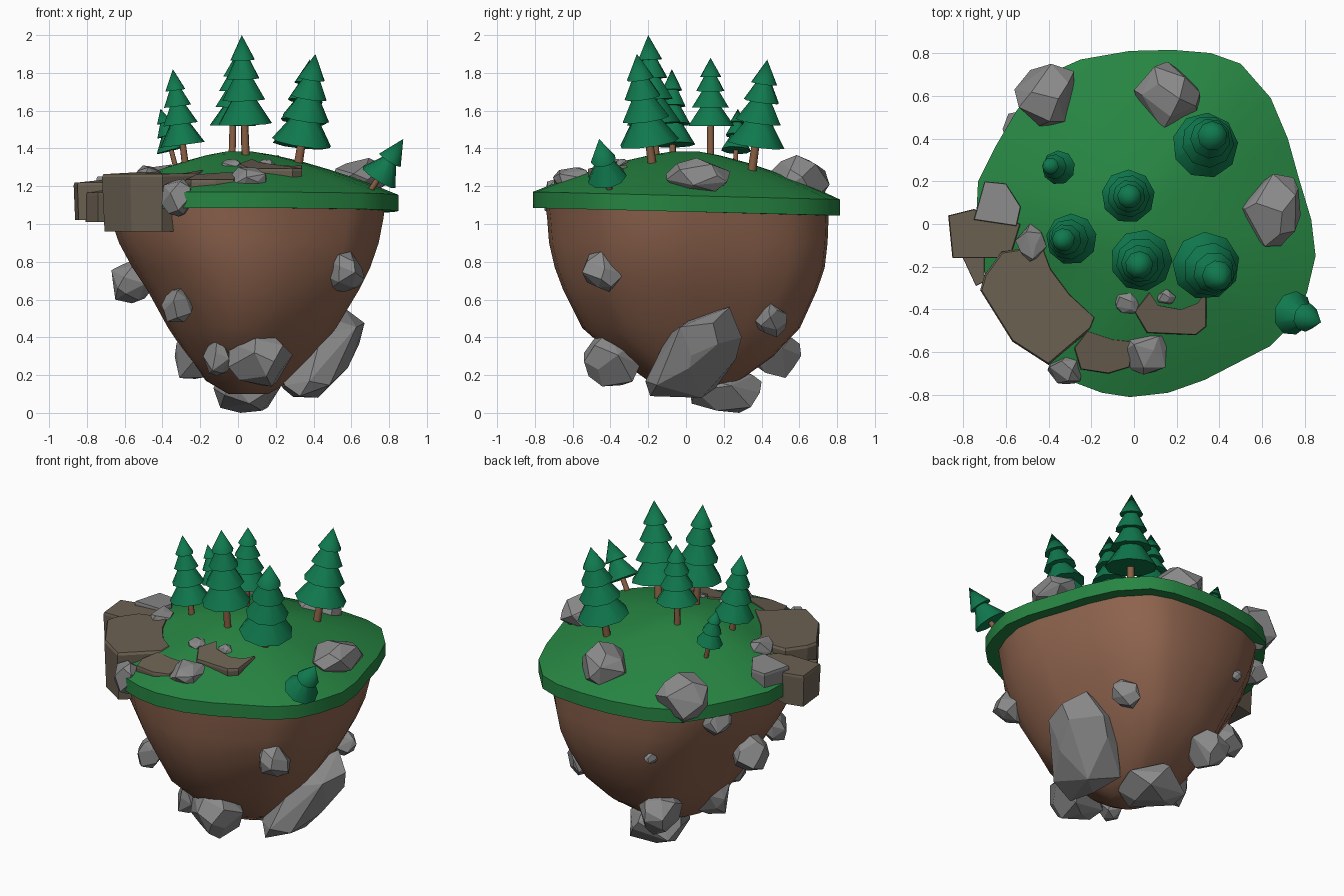
import bpy, bmesh, math, random
from mathutils import Vector, Matrix

if "Cube" in bpy.data.objects:
    bpy.data.objects.remove(bpy.data.objects["Cube"])


def material(name, col):
    m = bpy.data.materials.new(name)
    m.diffuse_color = (*col, 1)
    m.use_nodes = True
    m.node_tree.nodes["Principled BSDF"].inputs["Base Color"].default_value = m.diffuse_color
    return m


GRASS = material("grass", (0.02, 0.235, 0.055))
DIRT = material("dirt", (0.27, 0.125, 0.075))
SLAB = material("slab_stone", (0.15, 0.12, 0.085))
LEAF = material("foliage", (0.005, 0.19, 0.075))
BARK = material("bark", (0.26, 0.12, 0.06))
ROCK = material("rock", (0.25, 0.25, 0.25))


def finish(bm, name, mat, smooth=None):
    bmesh.ops.recalc_face_normals(bm, faces=bm.faces)
    me = bpy.data.meshes.new(name)
    bm.to_mesh(me)
    bm.free()
    ob = bpy.data.objects.new(name, me)
    bpy.context.collection.objects.link(ob)
    me.materials.append(mat)
    if smooth:
        bpy.ops.object.select_all(action='DESELECT')
        ob.select_set(True)
        bpy.context.view_layer.objects.active = ob
        bpy.ops.object.shade_smooth_by_angle(angle=math.radians(smooth))
    return ob


def loft(rings, name, mat, smooth=None):
    bm = bmesh.new()
    loops = [[bm.verts.new(p) for p in r] for r in rings]
    for a, b in zip(loops, loops[1:]):
        n = len(a)
        for i in range(n):
            j = (i + 1) % n
            bm.faces.new((a[i], a[j], b[j], b[i]))
    for end in (loops[0], loops[-1]):
        bm.faces.new(end)
    return finish(bm, name, mat, smooth)


# Island outline seen from above
OUT = [(-.02, -.81), (.16, -.79), (.33, -.73), (.64, -.57), (.75, -.46), (.81, -.32),
       (.85, -.15), (.83, .02), (.77, .22), (.72, .4), (.64, .59), (.5, .75), (.36, .80),
       (.18, .815), (-.02, .81), (-.25, .77), (-.43, .69), (-.55, .53), (-.65, .36),
       (-.73, .2), (-.74, 0), (-.71, -.2), (-.64, -.37), (-.5, -.56), (-.31, -.73), (-.15, -.79)]


def dome(x, y, t, ry):
    rim = 1.15 - 0.025 * ry
    dip = .05 * math.exp(-((x + .42) ** 2 + (y + .33) ** 2) / .03)  # hollow under the ledge
    return rim + (1.39 - rim) * (1 - t ** 1.5) - dip


def grass_z(x, y):
    t = math.hypot((x - .05) / .8, y / .81)
    return dome(x, y, min(t, 1), y)


# Grass cap: thin rim below, dome above
rings = []
for t, drop in ((.88, .085), (1, .085)):
    rings.append([(x * t, y * t, 1.15 - .025 * y - drop) for x, y in OUT])
for t in (1, .9, .75, .58, .4, .22, .08):
    rings.append([(x * t, y * t, dome(x * t, y * t, t, y)) for x, y in OUT])
loft(rings, "grass_cap", GRASS, 35)

# Earth body: (z, xmin, xmax, ymin, ymax)
rings = []
for z, x0, x1, y0, y1 in ((1.11, -.68, .78, -.745, .755), (1.03, -.675, .77, -.735, .75),
                          (.9, -.63, .745, -.725, .745), (.77, -.56, .7, -.695, .73),
                          (.65, -.48, .64, -.65, .69), (.45, -.37, .52, -.55, .6),
                          (.3, -.27, .4, -.38, .46), (.17, -.17, .28, -.2, .28),
                          (.1, -.05, .16, -.08, .12)):
    rings.append([(x0 + (x + .74) / 1.59 * (x1 - x0), y0 + (y + .81) / 1.62 * (y1 - y0), z)
                  for x, y in OUT])
loft(rings, "earth_body", DIRT, 45)


# Rocks: jittered hulls fitted to a box
def rock(name, c, size, seed, n=20, lean=0):
    rnd = random.Random(seed)
    pts = []
    for i in range(n):
        z = 1 - 2 * (i + .5) / n
        a = i * 2.39996 + rnd.uniform(-.45, .45)
        r = math.sqrt(1 - z * z)
        p = Vector((r * math.cos(a), r * math.sin(a), z)) * rnd.uniform(.84, 1.12)
        if lean:
            p.z *= 1.7
            p = Matrix.Rotation(lean, 3, 'Y') @ p
            p.y += .3 * p.z
        pts.append(p)
    lo = [min(p[k] for p in pts) for k in range(3)]
    hi = [max(p[k] for p in pts) for k in range(3)]
    bm = bmesh.new()
    for p in pts:
        bm.verts.new([c[k] + size[k] * ((p[k] - lo[k]) / (hi[k] - lo[k]) - .5) for k in range(3)])
    bmesh.ops.convex_hull(bm, input=bm.verts)
    loose = [v for v in bm.verts if not v.link_faces]
    bmesh.ops.delete(bm, geom=loose, context='VERTS')
    bmesh.ops.dissolve_limit(bm, angle_limit=.2, verts=bm.verts, edges=bm.edges)
    finish(bm, name, ROCK)


TOP = [((-.42, .60, 1.17), (.28, .3, .29)), ((.155, .6, 1.24), (.31, .32, .25)),
       ((.64, .065, 1.25), (.28, .34, .2)), ((-.48, -.09, 1.24), (.15, .18, .14)),
       ((-.32, -.68, 1.14), (.17, .14, .2)), ((.055, -.61, 1.23), (.2, .19, .14)),
       ((-.03, -.365, 1.31), (.12, .11, .07)), ((.15, -.34, 1.315), (.09, .07, .06))]
SIDE = [((.56, -.44, .75), (.22, .22, .22)), ((-.32, -.45, .57), (.17, .17, .18)),
        ((-.56, .15, .7), (.22, .22, .24)), ((-.54, .45, .99), (.15, .15, .15)),
        ((-.22, .67, .76), (.07, .08, .07)), ((.45, .45, .49), (.17, .17, .18))]
LOW = [((.12, -.39, .29), (.34, .3, .3)), ((-.11, -.34, .3), (.15, .16, .21)),
       ((-.14, .48, .31), (.24, .26, .25)),
       ((-.24, .05, .3), (.19, .22, .24)), ((.05, .21, .115), (.36, .38, .23))]
for group, label in ((TOP, "meadow_rock"), (SIDE, "side_rock"), (LOW, "underside_rock")):
    for i, (c, s) in enumerate(group):
        rock(f"{label}_{i + 1}", c, s, i * 7 + len(label))
rock("large_underside_rock", (.435, .04, .32), (.47, .51, .48), 5, 22, .75)


# Stone slabs: draped prisms
def slab(name, pts, top, bottom, mat=SLAB, lift=.012):
    cx = sum(p[0] for p in pts) / len(pts)
    cy = sum(p[1] for p in pts) / len(pts)
    low = [(cx + (x - cx) * .95, cy + (y - cy) * .95, bottom) for x, y in pts]
    tops = [max(top, grass_z(x, y) + lift) for x, y in pts]
    edge = [(x, y, z - .015) for (x, y), z in zip(pts, tops)]
    face = [(cx + (x - cx) * .97, cy + (y - cy) * .97, z) for (x, y), z in zip(pts, tops)]
    loft([low, edge, face], name, mat)


slab("ledge_slab", [(-.62, -.13), (-.43, -.1), (-.39, -.21), (-.3, -.33), (-.18, -.44),
                    (-.2, -.49), (-.4, -.66), (-.57, -.55), (-.72, -.31), (-.7, -.24)], 1.265, .96)
slab("front_step_slab", [(-.28, -.58), (-.22, -.5), (-.1, -.54), (.0, -.55), (-.02, -.67),
                         (-.12, -.7), (-.25, -.68)], 1.235, 1.1)
slab("left_slab", [(-.87, .04), (-.75, .07), (-.53, .0), (-.58, -.16), (-.85, -.16)], 1.22, 1.02)
slab("small_left_slab", [(-.81, -.14), (-.7, -.14), (-.7, -.27), (-.74, -.29)], 1.14, 1.01)
slab("meadow_slab", [(.0, -.41), (.07, -.32), (.11, -.38), (.22, -.4), (.3, -.37), (.34, -.31),
                     (.34, -.48), (.29, -.52), (.06, -.51)], 1.295, 1.2)
slab("flat_grey_rock", [(-.75, .02), (-.7, .2), (-.6, .19), (-.53, .08), (-.55, -.01)],
     1.25, 1.12, ROCK, .03)


# Trees: leaning trunk with stacked cone tiers
def frustum(bm, a, b, r0, r1, sides, spin):
    d = b - a
    rot = d.to_track_quat('Z', 'Y').to_matrix().to_4x4()
    m = Matrix.Translation((a + b) / 2) @ rot @ Matrix.Rotation(spin, 4, 'Z')
    bmesh.ops.create_cone(bm, cap_ends=True, segments=sides, radius1=r0, radius2=r1,
                          depth=d.length, matrix=m)


def tree(i, base, tip, z0, R, tiers):
    base, tip = Vector(base), Vector(tip)
    start = base.lerp(tip, (z0 - base.z) / (tip.z - base.z))
    bm = bmesh.new()
    tr = R * .13 + .004
    frustum(bm, base - (tip - base) * .08, start.lerp(tip, .15), tr, tr * .85, 7, 0)
    finish(bm, f"tree_trunk_{i}", BARK, 60)
    fr = {4: (0, .27, .51, .72, 1), 3: (0, .35, .66, 1), 2: (0, .46, 1)}[tiers]
    rad = [R * (1 - .76 * f) for f in fr]
    bm = bmesh.new()
    for k in range(tiers):
        last = k == tiers - 1
        end = fr[k + 1] if last else fr[k + 1] + .04
        frustum(bm, start.lerp(tip, fr[k]), start.lerp(tip, end), rad[k],
                0 if last else rad[k + 1] * .48, 9, i + k * .5)
    finish(bm, f"tree_foliage_{i}", LEAF, 50)


TREES = [((.04, -.16, 1.36), (.02, -.2, 2.0), 1.53, .145, 4),
         ((.32, -.18, 1.32), (.41, -.26, 1.9), 1.43, .16, 4),
         ((.32, .35, 1.29), (.38, .43, 1.87), 1.42, .155, 4),
         ((-.03, .13, 1.37), (-.02, .13, 1.88), 1.52, .125, 4),
         ((-.28, -.07, 1.32), (-.345, -.075, 1.82), 1.42, .12, 4),
         ((-.33, .26, 1.3), (-.41, .275, 1.61), 1.39, .08, 3),
         ((.69, -.4, 1.16), (.875, -.46, 1.45), 1.245, .105, 2)]
for i, t in enumerate(TREES):
    tree(i + 1, *t)
